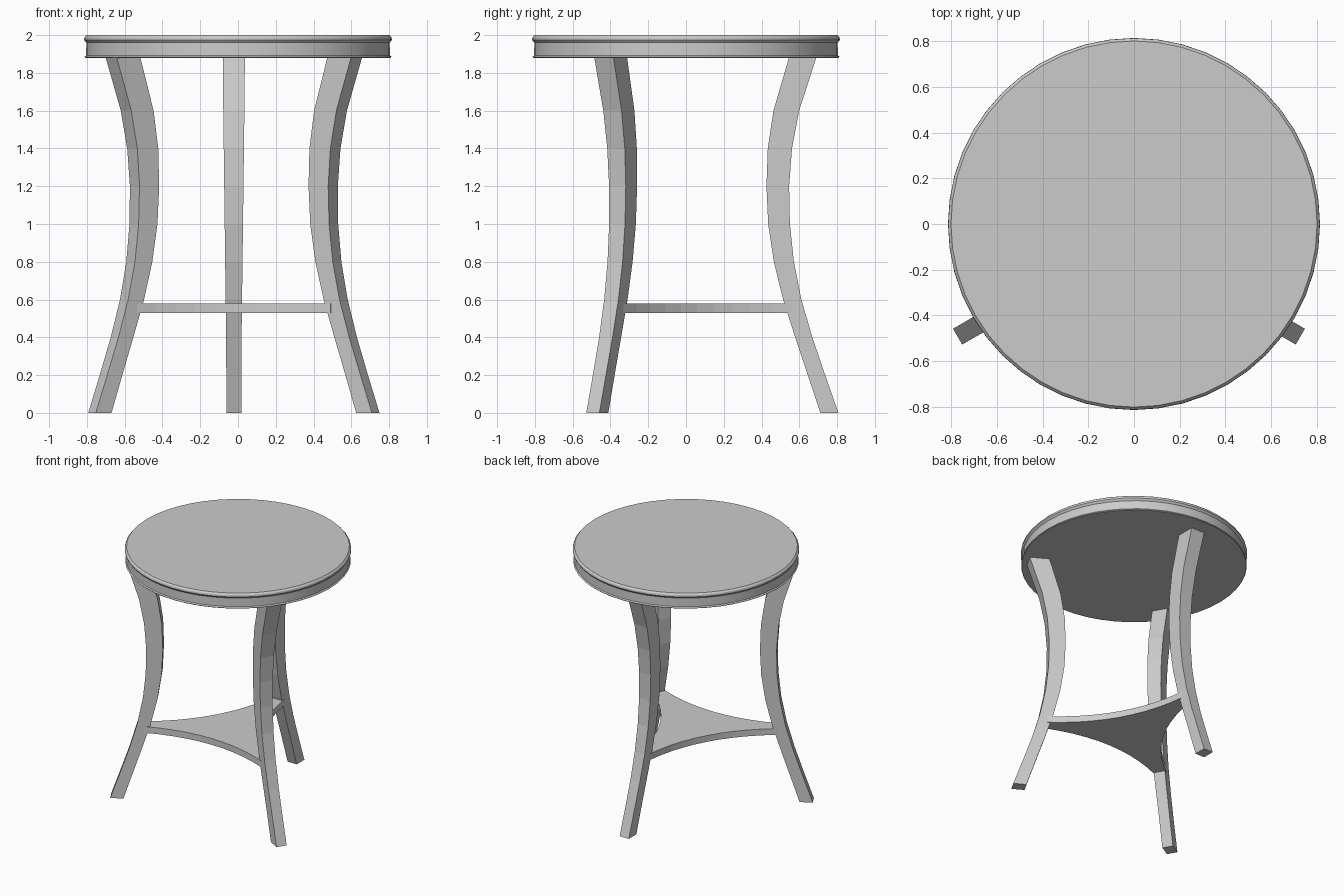
import bpy, bmesh
from math import sin, cos, pi, radians
from mathutils import Matrix, Vector

if "Cube" in bpy.data.objects:
    bpy.data.objects.remove(bpy.data.objects["Cube"])

# Axis of the three-legged base, slightly off the centre of the top
BASE = Matrix.Translation((-0.022, -0.06, 0))


def add_object(name, bm, smooth=False):
    bmesh.ops.recalc_face_normals(bm, faces=bm.faces)
    mesh = bpy.data.meshes.new(name)
    bm.to_mesh(mesh)
    bm.free()
    obj = bpy.data.objects.new(name, mesh)
    bpy.context.collection.objects.link(obj)
    if smooth:
        bpy.context.view_layer.objects.active = obj
        obj.select_set(True)
        bpy.ops.object.shade_smooth_by_angle(angle=radians(30))
        obj.select_set(False)
    return obj


def loft(rings):
    """Bridge closed rings of points and cap both ends."""
    bm = bmesh.new()
    loops = [[bm.verts.new(p) for p in ring] for ring in rings]
    n = len(loops[0])
    for a, b in zip(loops, loops[1:]):
        for i in range(n):
            j = (i + 1) % n
            bm.faces.new((a[i], a[j], b[j], b[i]))
    bm.faces.new(loops[0][::-1])
    bm.faces.new(loops[-1])
    return bm


# Round top with a moulded edge: (radius, height)
edge = [(0.808, 1.88), (0.812, 1.885), (0.804, 1.893), (0.803, 1.96),
        (0.809, 1.966), (0.815, 1.975), (0.813, 1.988), (0.802, 2.0)]
SIDES = 48
add_object("table_top", loft([[(r * cos(2 * pi * i / SIDES), r * sin(2 * pi * i / SIDES), z)
                               for i in range(SIDES)] for r, z in edge]), smooth=True)

# Curved tapering legs: (height, inner radius, outer radius, width)
sections = [(0, .771, .867, .08), (.2, .705, .797, .08), (.4, .638, .729, .082),
            (.6, .574, .671, .087), (.8, .525, .631, .092), (1.0, .495, .610, .097),
            (1.2, .486, .606, .102), (1.4, .493, .621, .107), (1.6, .523, .659, .112),
            (1.885, .606, .751, .117)]
for name, angle in (("back_leg", 0), ("front_left_leg", 120), ("front_right_leg", 240)):
    bm = loft([[(-w / 2, a, z), (w / 2, a, z), (w / 2, b, z), (-w / 2, b, z)]
               for z, a, b, w in sections])
    bm.transform(BASE @ Matrix.Rotation(radians(angle), 4, 'Z'))
    add_object(name, bm)

# Three-pointed shelf with concave edges and blunt tips
TIP, HALF, SAG, STEPS = 0.618, 0.045, 0.11, 10
outline = []
for k in range(3):
    turn = Matrix.Rotation(radians(120 * k), 3, 'Z')
    start = turn @ Vector((-HALF, TIP, 0))
    end = turn @ Matrix.Rotation(radians(120), 3, 'Z') @ Vector((HALF, TIP, 0))
    inward = -(start + end).normalized()
    for i in range(STEPS + 1):
        t = i / STEPS
        outline.append(start.lerp(end, t) + inward * SAG * 4 * t * (1 - t))
bm = loft([[p + Vector((0, 0, z)) for p in outline] for z in (0.53, 0.58)])
bm.transform(BASE)
add_object("shelf", bm)
